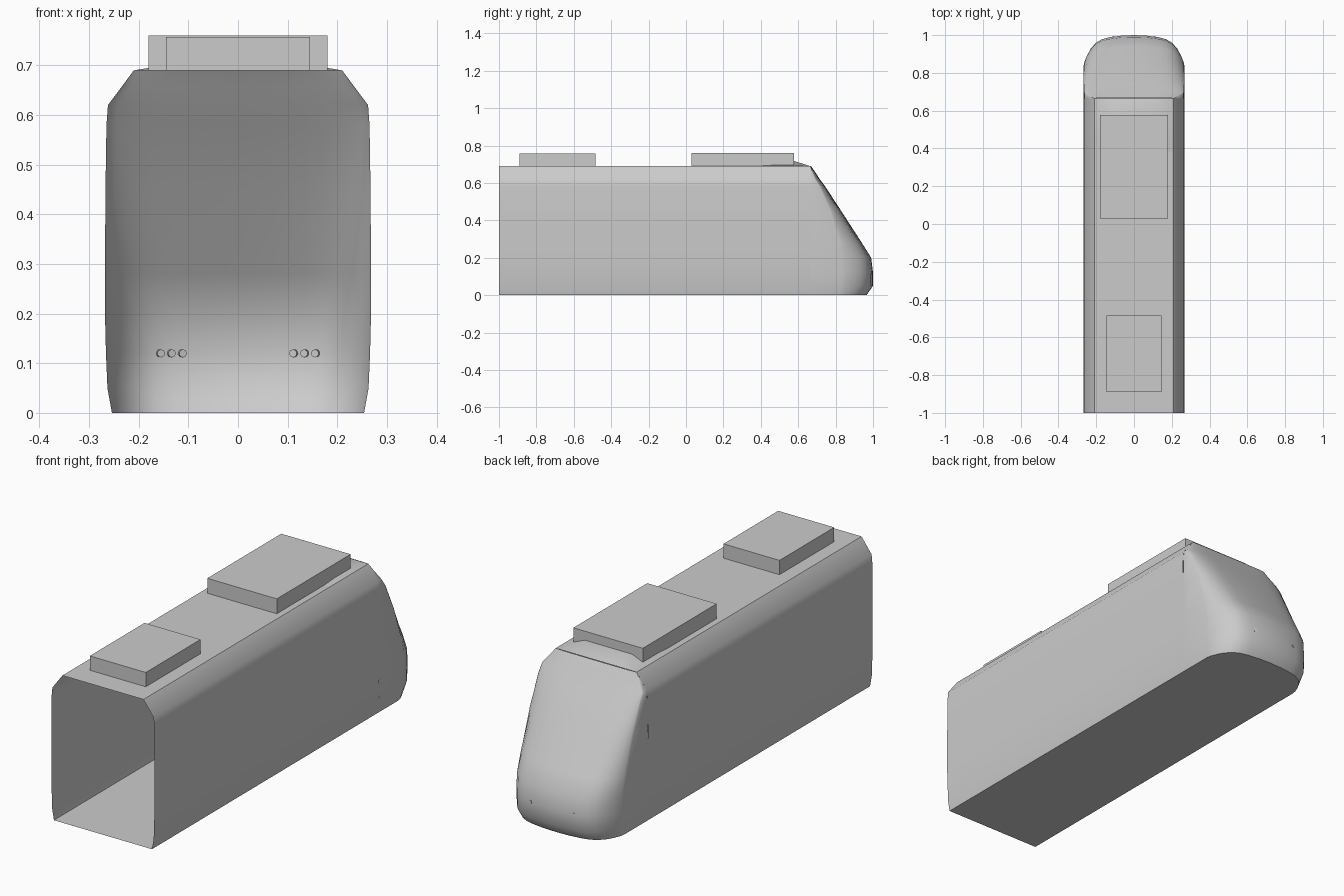
import bpy, bmesh
from mathutils import Vector

cube = bpy.data.objects.get("Cube")
if cube:
    bpy.data.objects.remove(cube, do_unlink=True)

GREY = (0.6, 0.6, 0.6, 1)
grey = bpy.data.materials.new("light grey")
grey.use_nodes = True
grey.diffuse_color = GREY
grey.node_tree.nodes["Principled BSDF"].inputs["Base Color"].default_value = GREY


def add_mesh(name, verts, faces, smooth=False):
    mesh = bpy.data.meshes.new(name)
    mesh.from_pydata(verts, [], faces)
    mesh.materials.append(grey)
    obj = bpy.data.objects.new(name, mesh)
    bpy.context.collection.objects.link(obj)
    if smooth:
        bpy.ops.object.select_all(action="DESELECT")
        obj.select_set(True)
        bpy.context.view_layer.objects.active = obj
        bpy.ops.object.shade_smooth_by_angle(angle=0.7)
    return obj


def loft(name, rings, smooth=True):
    """Skin a list of open point rows of equal length."""
    n = len(rings[0])
    faces = [(i * n + j, i * n + j + 1, (i + 1) * n + j + 1, (i + 1) * n + j)
             for i in range(len(rings) - 1) for j in range(n - 1)]
    return add_mesh(name, [p for ring in rings for p in ring], faces, smooth)


def box(name, half_width, y0, y1, z0, z1):
    bm = bmesh.new()
    bmesh.ops.create_cube(bm, size=1)
    for v in bm.verts:
        v.co = (v.co.x * 2 * half_width, y0 + (v.co.y + 0.5) * (y1 - y0),
                z0 + (v.co.z + 0.5) * (z1 - z0))
    obj = add_mesh(name, [], [])
    bm.to_mesh(obj.data)
    bm.free()
    return obj


SEAM, ROOF = 0.665, 0.69

# Body shell: walls and roof, open at the rear end
half = [(0.254, 0), (0.263, 0.05), (0.268, 0.2), (0.268, 0.4),
        (0.266, 0.58), (0.262, 0.62), (0.21, ROOF)]
section = half + [(-x, z) for x, z in reversed(half)]
loft("body_shell", [[(x, y, z) for x, z in section] for y in (SEAM, -1)])

# Nose: horizontal slices given as height, half width, corner start, tip
slices = [(0, 0.254, 0.82, 0.965), (0.05, 0.263, 0.83, 1.0),
          (0.12, 0.266, 0.83, 1.0), (0.2, 0.268, 0.83, 0.99),
          (0.28, 0.268, 0.82, 0.94), (0.45, 0.267, 0.77, 0.83),
          (0.58, 0.265, 0.715, 0.745), (0.62, 0.262, 0.69, 0.715),
          (0.66, 0.232, 0.675, 0.69), (ROOF, 0.21, SEAM, 0.668)]
corner = [(1, 0), (0.985, 0.15), (0.93, 0.38), (0.86, 0.58),
          (0.76, 0.76), (0.64, 0.87), (0.5, 0.93), (0.25, 0.985)]


def slice_points(z, w, start, tip):
    side = [(w, SEAM, z)] + [(w * u, start + v * (tip - start), z) for u, v in corner]
    return side + [(0, tip, z)] + [(-x, y, h) for x, y, h in reversed(side)]


loft("nose_shell", [slice_points(*s) for s in slices])

# Flat floor under body and nose
outline = [(0.254, -1, 0)] + slice_points(*slices[0]) + [(-0.254, -1, 0)]
add_mesh("floor", outline, [tuple(reversed(range(len(outline))))])

# Roof fairing rising from the nose to the large roof unit
rows = []
for y, top, edge in ((SEAM, ROOF, ROOF), (0.57, 0.72, 0.695),
                     (0.46, 0.705, 0.695), (0.38, ROOF, ROOF)):
    rows.append([(-0.21, y, ROOF), (-0.18, y, edge), (-0.12, y, top),
                 (0.12, y, top), (0.18, y, edge), (0.21, y, ROOF)])
loft("roof_fairing", rows)

# Roof units
box("large_roof_unit", 0.18, 0.03, 0.577, ROOF, 0.76)
box("small_roof_unit", 0.145, -0.89, -0.485, ROOF, 0.757)

# Three tiny lamps on each side of the nose
for name, sign in (("left", 1), ("right", -1)):
    for i in range(3):
        x = 0.112 + 0.022 * i
        spot = Vector((sign * x, 0.995 - 0.3 * (x - 0.09), 0.12))
        normal = Vector((sign * 0.3, 1, 0.05))
        bpy.ops.mesh.primitive_cylinder_add(
            vertices=10, radius=0.008, depth=0.008, location=spot,
            rotation=normal.to_track_quat("Z", "Y").to_euler())
        lamp = bpy.context.object
        lamp.name = f"{name}_lamp_{i + 1}"
        lamp.data.materials.append(grey)
